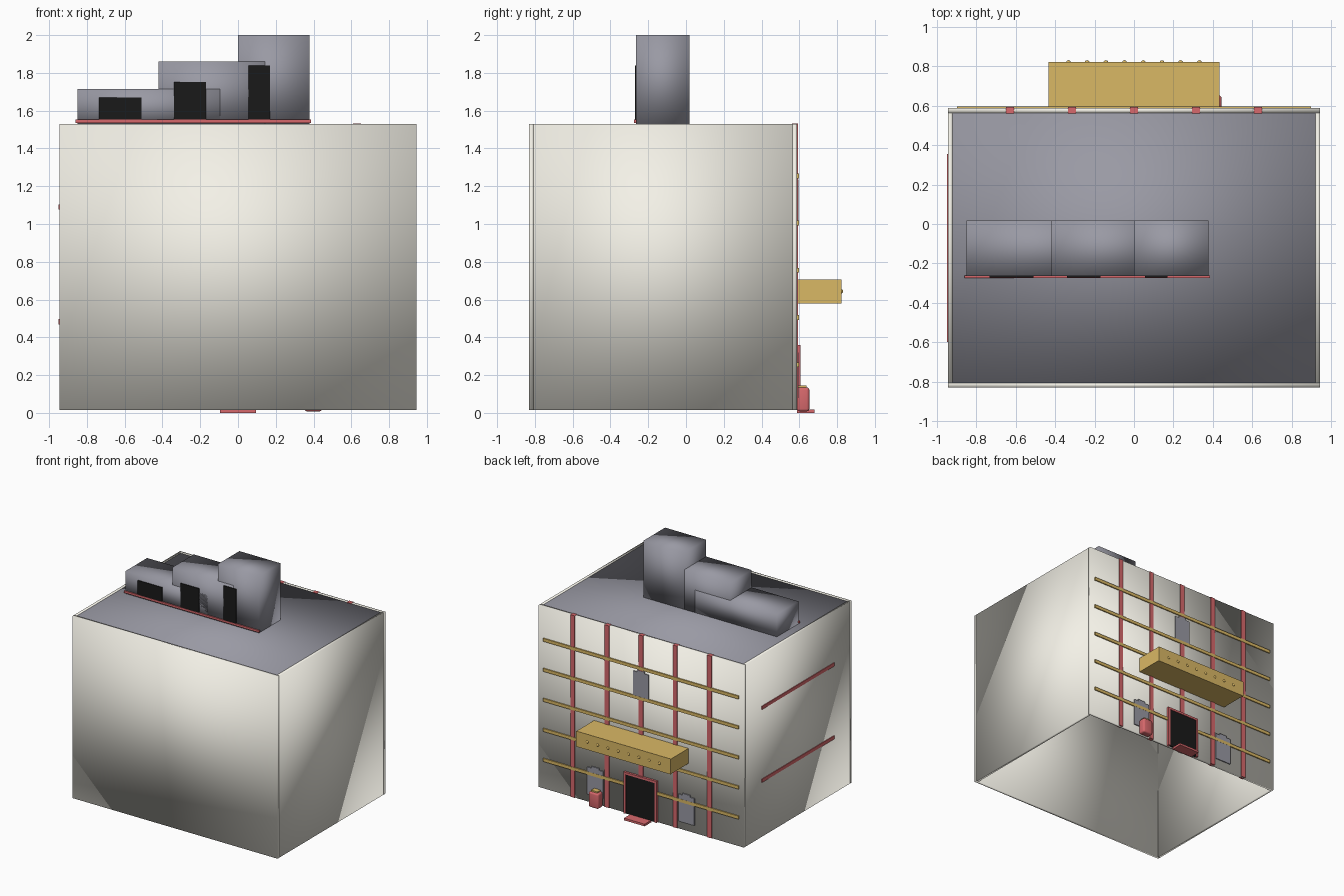
import bpy, bmesh, math
from mathutils import Matrix

if "Cube" in bpy.data.objects:
    bpy.data.objects.remove(bpy.data.objects["Cube"])


def material(name, rgb):
    m = bpy.data.materials.new(name)
    m.diffuse_color = (*rgb, 1)
    m.use_nodes = True
    m.node_tree.nodes["Principled BSDF"].inputs["Base Color"].default_value = m.diffuse_color
    return m


CREAM = material("cream_plaster", (0.90, 0.88, 0.80))
SLATE = material("slate_grey", (0.32, 0.32, 0.37))
RED = material("red_trim", (0.68, 0.14, 0.15))
OCHRE = material("ochre_trim", (0.70, 0.48, 0.13))
BLACK = material("dark_opening", (0.01, 0.01, 0.01))


def finish(bm, name, mat, smooth=False):
    me = bpy.data.meshes.new(name)
    bm.to_mesh(me)
    bm.free()
    me.materials.append(mat)
    for p in me.polygons:
        p.use_smooth = smooth
    ob = bpy.data.objects.new(name, me)
    bpy.context.collection.objects.link(ob)
    return ob


def box(name, x, y, z, mat, smooth=False, bevel=0):
    """Box given by its (min, max) range on each axis."""
    bm = bmesh.new()
    bmesh.ops.create_cube(bm, size=1)
    for v in bm.verts:
        v.co = [r[0] if c < 0 else r[1] for c, r in zip(v.co, (x, y, z))]
    if bevel:
        bmesh.ops.bevel(bm, geom=bm.edges[:], offset=bevel, segments=3,
                        profile=0.5, affect='EDGES')
    return finish(bm, name, mat, smooth)


# Thin-walled shell, open underneath, softly shaded like the rest of the masses
WALL_Z = (0.015, 1.53)
box("front_wall", (-0.945, 0.945), (-0.83, -0.807), WALL_Z, CREAM, True)
box("back_wall", (-0.945, 0.945), (0.565, 0.588), WALL_Z, CREAM, True)
for side, x in (("left", (-0.945, -0.923)), ("right", (0.923, 0.945))):
    box(side + "_wall", x, (-0.807, 0.565), WALL_Z, CREAM, True)
box("roof", (-0.923, 0.923), (-0.807, 0.565), (1.505, 1.527), SLATE, True)

# Stepped rooftop blocks with dark openings
blocks = [((-0.85, -0.095), 1.715, (-0.735, -0.51), 1.67),
          ((-0.42, 0.142), 1.86, (-0.34, -0.17), 1.752),
          ((0.0, 0.378), 2.0, (0.055, 0.17), 1.838)]
for i, (x, top, ox, otop) in enumerate(blocks, 1):
    box(f"rooftop_block_{i}", x, (-0.265, 0.018), (1.525, top), SLATE, True)
    box(f"rooftop_opening_{i}", ox, (-0.271, -0.262), (1.545, otop), BLACK)
box("rooftop_base_trim", (-0.86, 0.386), (-0.274, -0.262), (1.535, 1.552), RED)

# Grid of posts and rails on the back facade
for i in range(5):
    x = -0.63 + 0.315 * i
    box(f"facade_post_{i + 1}", (x - 0.02, x + 0.02), (0.56, 0.594), (0.015, 1.531), RED)
    z = 0.255 + 0.25 * i
    box(f"facade_rail_{i + 1}", (-0.9, 0.9), (0.58, 0.597), (z - 0.013, z + 0.013), OCHRE)

# Rails on the left side
for i, z in enumerate((0.483, 1.09), 1):
    box(f"side_rail_{i}", (-0.95, -0.94), (-0.6, 0.355), (z - 0.014, z + 0.014), RED)

# Shuttered windows with small lintels
windows = [(-0.42, 0.08, 0.305), (0.42, 0.08, 0.305), (0.0, 1.01, 1.22)]
for i, (x, z0, z1) in enumerate(windows, 1):
    box(f"window_{i}", (x - 0.073, x + 0.073), (0.58, 0.596), (z0, z1), SLATE)
    box(f"window_lintel_{i}", (x - 0.035, x + 0.035), (0.58, 0.596), (z1, z1 + 0.015), SLATE)

# Doorway: dark panel, frame and step
box("door", (-0.135, 0.135), (0.58, 0.6), (0.015, 0.343), BLACK)
for side, s in (("left", -1), ("right", 1)):
    box(f"door_jamb_{side}", sorted((s * 0.133, s * 0.152)), (0.58, 0.606), (0.015, 0.36), RED)
box("door_head", (-0.133, 0.133), (0.58, 0.606), (0.342, 0.36), RED)
box("door_step", (-0.095, 0.095), (0.588, 0.68), (0.0, 0.018), RED)

# Projecting canopy with a thin fascia and a row of studs
box("canopy", (-0.435, 0.435), (0.58, 0.82), (0.58, 0.705), OCHRE)
box("canopy_fascia", (-0.435, 0.435), (0.818, 0.824), (0.578, 0.707), OCHRE)
for i in range(8):
    bm = bmesh.new()
    bmesh.ops.create_uvsphere(bm, u_segments=12, v_segments=8, radius=0.012,
                              matrix=Matrix.Translation((-0.333 + 0.095 * i, 0.82, 0.643)))
    finish(bm, f"canopy_stud_{i + 1}", OCHRE, True)

# Rounded red tub with a flat lid beside the door
box("tub", (0.352, 0.445), (0.589, 0.653), (0.008, 0.135), RED, True, bevel=0.014)
box("tub_lid", (0.37, 0.428), (0.589, 0.638), (0.133, 0.146), OCHRE)
